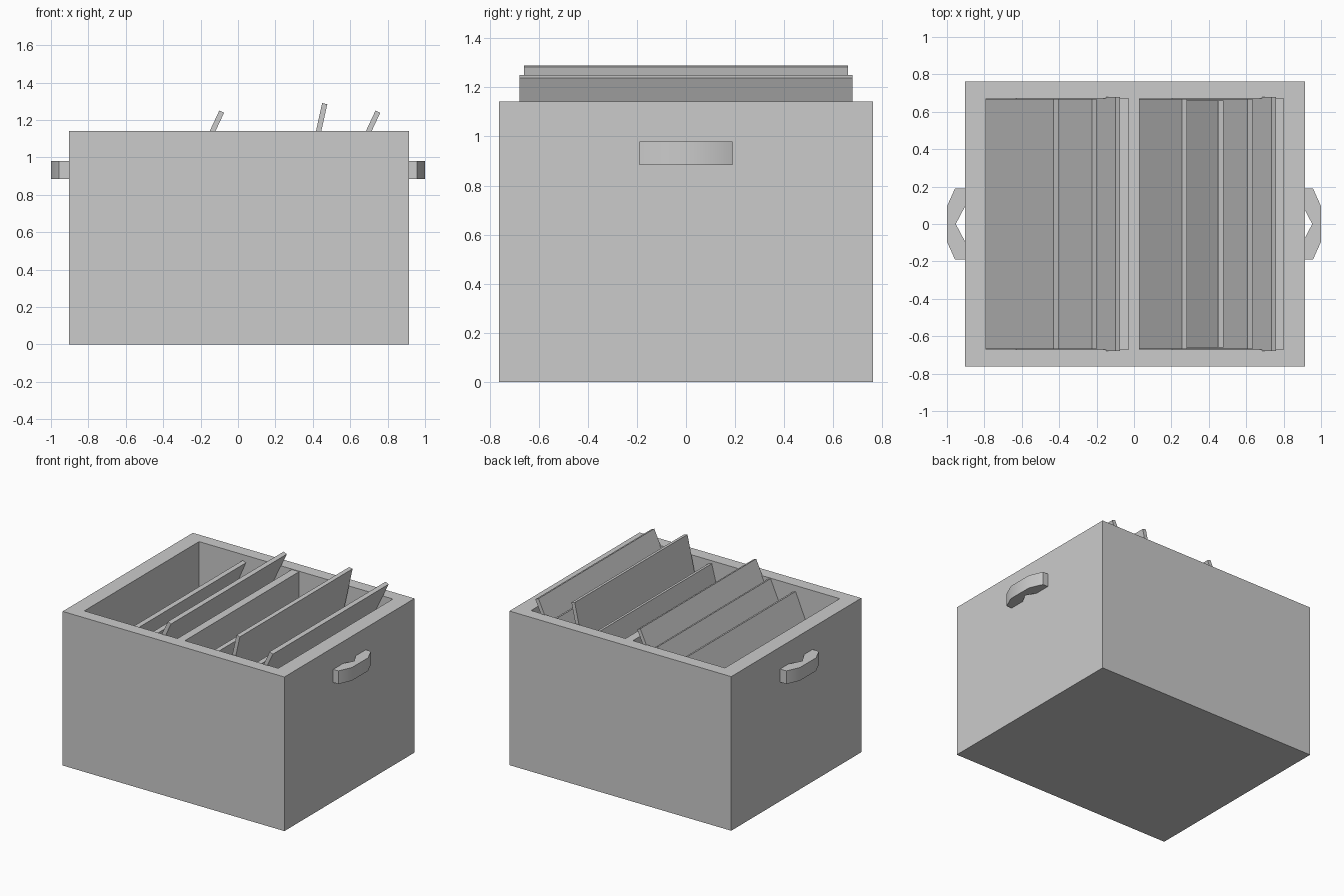
import bpy, bmesh
from math import radians, sin, cos

if "Cube" in bpy.data.objects:
    bpy.data.objects.remove(bpy.data.objects["Cube"])


def make_object(name, bm):
    bmesh.ops.recalc_face_normals(bm, faces=bm.faces[:])
    mesh = bpy.data.meshes.new(name)
    bm.to_mesh(mesh)
    bm.free()
    obj = bpy.data.objects.new(name, mesh)
    bpy.context.collection.objects.link(obj)
    return obj


def box(bm, x0, x1, y0, y1, z0, z1):
    verts = bmesh.ops.create_cube(bm, size=1)["verts"]
    for v in verts:
        v.co = (x1 if v.co.x > 0 else x0, y1 if v.co.y > 0 else y0, z1 if v.co.z > 0 else z0)


def prism(name, points, to_3d, a, b):
    """Extrude a 2D outline between levels a and b."""
    bm = bmesh.new()
    lower = [bm.verts.new(to_3d(p, a)) for p in points]
    upper = [bm.verts.new(to_3d(p, b)) for p in points]
    bm.faces.new(lower)
    bm.faces.new(upper)
    n = len(points)
    for i in range(n):
        j = (i + 1) % n
        bm.faces.new((lower[i], lower[j], upper[j], upper[i]))
    return make_object(name, bm)


HEIGHT, FLOOR, CX = 1.142, 0.10, 0.005

# Open crate: solid block with the top inset and pushed down to the floor
bm = bmesh.new()
box(bm, CX - 0.909, CX + 0.909, -0.762, 0.762, 0, HEIGHT)
top = max(bm.faces, key=lambda f: f.calc_center_median().z)
bmesh.ops.inset_region(bm, faces=[top], thickness=0.05)
for v in top.verts:
    v.co.x = CX + (0.795 if v.co.x > CX else -0.795)
    v.co.y = 0.672 if v.co.y > 0 else -0.672
ring = bmesh.ops.extrude_discrete_faces(bm, faces=[top])["faces"][0]
for v in ring.verts:
    v.co.z = FLOOR
make_object("crate", bm)

# Upright centre divider
bm = bmesh.new()
box(bm, -0.03, 0.03, -0.672, 0.672, FLOOR, 1.138)
make_object("centre_divider", bm)

# Leaning panels: left x of top edge, top height, lean in degrees, half width
panels = [
    (-0.43, 1.10, 23, 0.669), (-0.225, 1.14, 24, 0.669), (-0.10, 1.25, 25, 0.678),
    (0.257, 1.122, 14.5, 0.669), (0.45, 1.29, 12.5, 0.66),
    (0.607, 1.125, 22, 0.669), (0.735, 1.25, 25, 0.678),
]
THICK = 0.028
for i, (x, z, lean, half) in enumerate(panels):
    s, c = sin(radians(lean)), cos(radians(lean))
    length = (z - FLOOR - THICK * s) / c
    outline = [(x, z), (x + THICK * c, z - THICK * s),
               (x + THICK * c - length * s, z - THICK * s - length * c),
               (x - length * s, z - length * c)]
    prism(f"leaning_panel_{i + 1}", outline, lambda p, y: (p[0], y, p[1]), -half, half)

# Side handles
profile = [(0.90, 0.19), (0.957, 0.19), (1.0, 0.095), (1.0, -0.095), (0.957, -0.19),
           (0.90, -0.19), (0.90, -0.10), (0.953, 0.0), (0.90, 0.10)]
for side, name in ((1, "right_handle"), (-1, "left_handle")):
    obj = prism(name, profile, lambda p, z: (side * p[0], p[1], z), 0.883, 0.98)
    bpy.ops.object.select_all(action="DESELECT")
    obj.select_set(True)
    bpy.context.view_layer.objects.active = obj
    bpy.ops.object.shade_smooth_by_angle(angle=radians(30))
